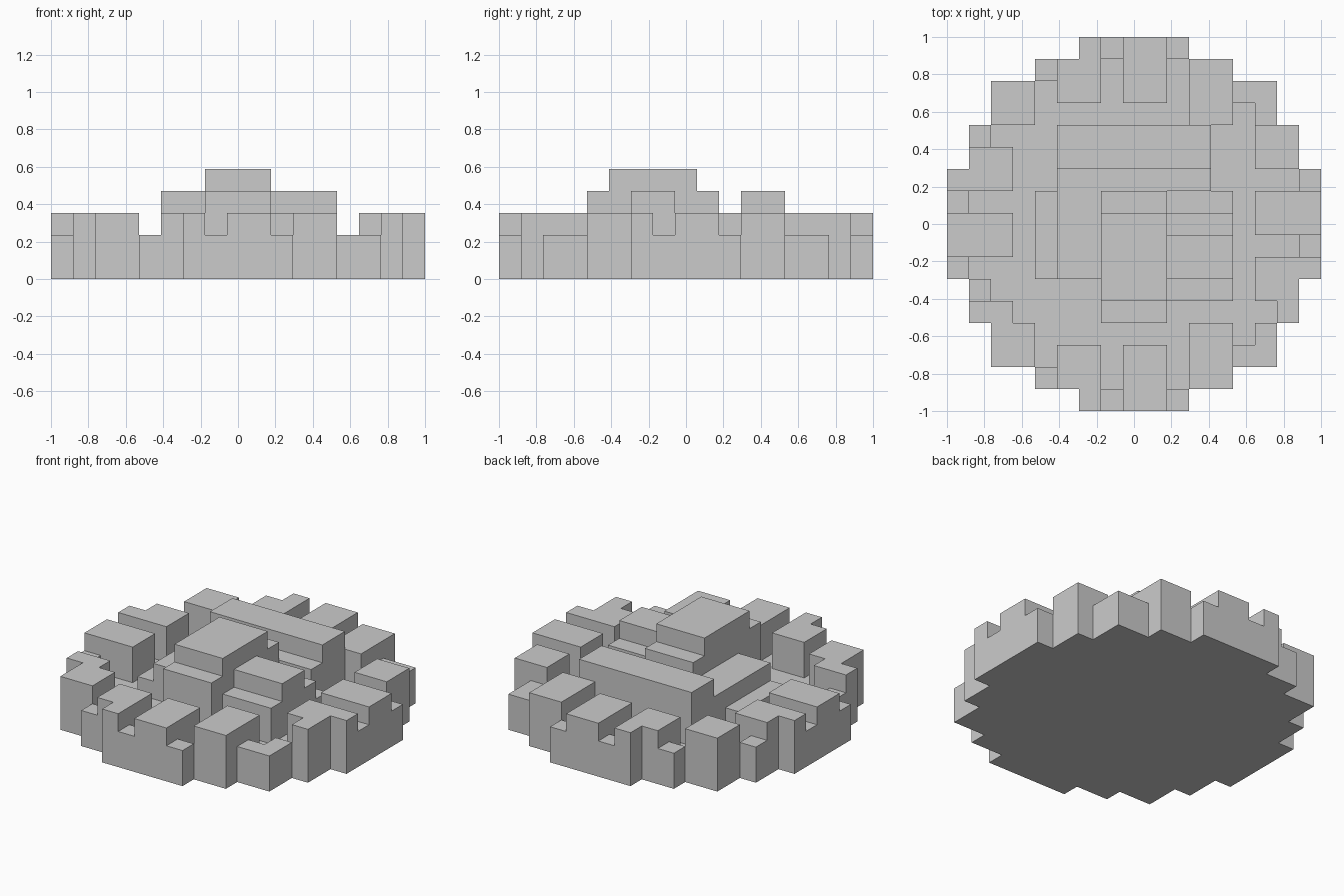
import bpy, bmesh

if "Cube" in bpy.data.objects:
    bpy.data.objects.remove(bpy.data.objects["Cube"])

N = 17                # cells across
S = 2 / N             # cell size

# half outline of the round base: first filled column per row, front to back
STARTS = [6, 4, 2, 2, 1, 1, 0, 0, 0]
STARTS += STARTS[-2::-1]
disc = {(i, j) for j, a in enumerate(STARTS) for i in range(a, N - a)}
rim = {(i, j) for i, j in disc
       if not {(i + 1, j), (i - 1, j), (i, j + 1), (i, j - 1)} <= disc}


def boxes(height, *rects):
    """Cells from level 1 up to height for rectangles (x0, x1, y0, y1)."""
    return {(i, j, k) for x0, x1, y0, y1 in rects
            for i in range(x0, x1) for j in range(y0, y1) for k in range(1, height)}


parts = {
    "base_disc": {(i, j, 0) for i, j in disc},
    "low_rim": {(i, j, 1) for i, j in rim},
    # raised teeth around the edge
    "back_teeth": boxes(3, (8, 10, 14, 17), (5, 7, 14, 16), (6, 7, 16, 17),
                        (11, 13, 13, 16), (2, 4, 13, 15)),
    "right_teeth": boxes(3, (14, 16, 11, 13), (14, 17, 8, 10), (14, 16, 5, 7),
                         (16, 17, 6, 7), (15, 16, 4, 5)),
    "front_teeth": boxes(3, (11, 13, 1, 4), (8, 10, 0, 3), (5, 7, 1, 3),
                         (6, 7, 0, 1), (2, 4, 2, 4)),
    "left_teeth": boxes(3, (1, 3, 4, 5), (0, 3, 7, 9), (1, 3, 10, 12), (0, 1, 10, 11)),
    # raised centre
    "back_bar": boxes(4, (5, 12, 11, 13)),
    "centre_platform": boxes(3, (5, 12, 10, 11), (5, 7, 6, 11)),
    "left_step": boxes(2, (4, 5, 6, 10)),
    "centre_block": boxes(4, (7, 10, 4, 10)) | boxes(5, (7, 10, 5, 9)),
    "side_block": boxes(2, (10, 13, 5, 10)) | boxes(3, (10, 13, 5, 9))
                  | boxes(4, (10, 13, 6, 8)),
}

# each cell belongs to one part only
filled = set()
for name in parts:
    parts[name] = parts[name] - filled
    filled |= parts[name]

# outward face directions with corner offsets
FACES = {
    (1, 0, 0): [(1, 0, 0), (1, 1, 0), (1, 1, 1), (1, 0, 1)],
    (-1, 0, 0): [(0, 0, 0), (0, 0, 1), (0, 1, 1), (0, 1, 0)],
    (0, 1, 0): [(0, 1, 0), (0, 1, 1), (1, 1, 1), (1, 1, 0)],
    (0, -1, 0): [(0, 0, 0), (1, 0, 0), (1, 0, 1), (0, 0, 1)],
    (0, 0, 1): [(0, 0, 1), (1, 0, 1), (1, 1, 1), (0, 1, 1)],
    (0, 0, -1): [(0, 0, 0), (0, 1, 0), (1, 1, 0), (1, 0, 0)],
}


def build(name, cells):
    """Mesh only the exposed faces of a part, merged into flat panels."""
    bm = bmesh.new()
    verts = {}
    for i, j, k in sorted(cells):
        for (dx, dy, dz), corners in FACES.items():
            if (i + dx, j + dy, k + dz) in filled:
                continue
            quad = []
            for a, b, c in corners:
                p = (i + a, j + b, k + c)
                if p not in verts:
                    verts[p] = bm.verts.new((p[0] * S - 1, p[1] * S - 1, p[2] * S))
                quad.append(verts[p])
            bm.faces.new(quad)
    bmesh.ops.dissolve_limit(bm, angle_limit=0.01, verts=bm.verts[:], edges=bm.edges[:])
    mesh = bpy.data.meshes.new(name)
    bm.to_mesh(mesh)
    bm.free()
    bpy.context.collection.objects.link(bpy.data.objects.new(name, mesh))


for name, cells in parts.items():
    build(name, cells)
